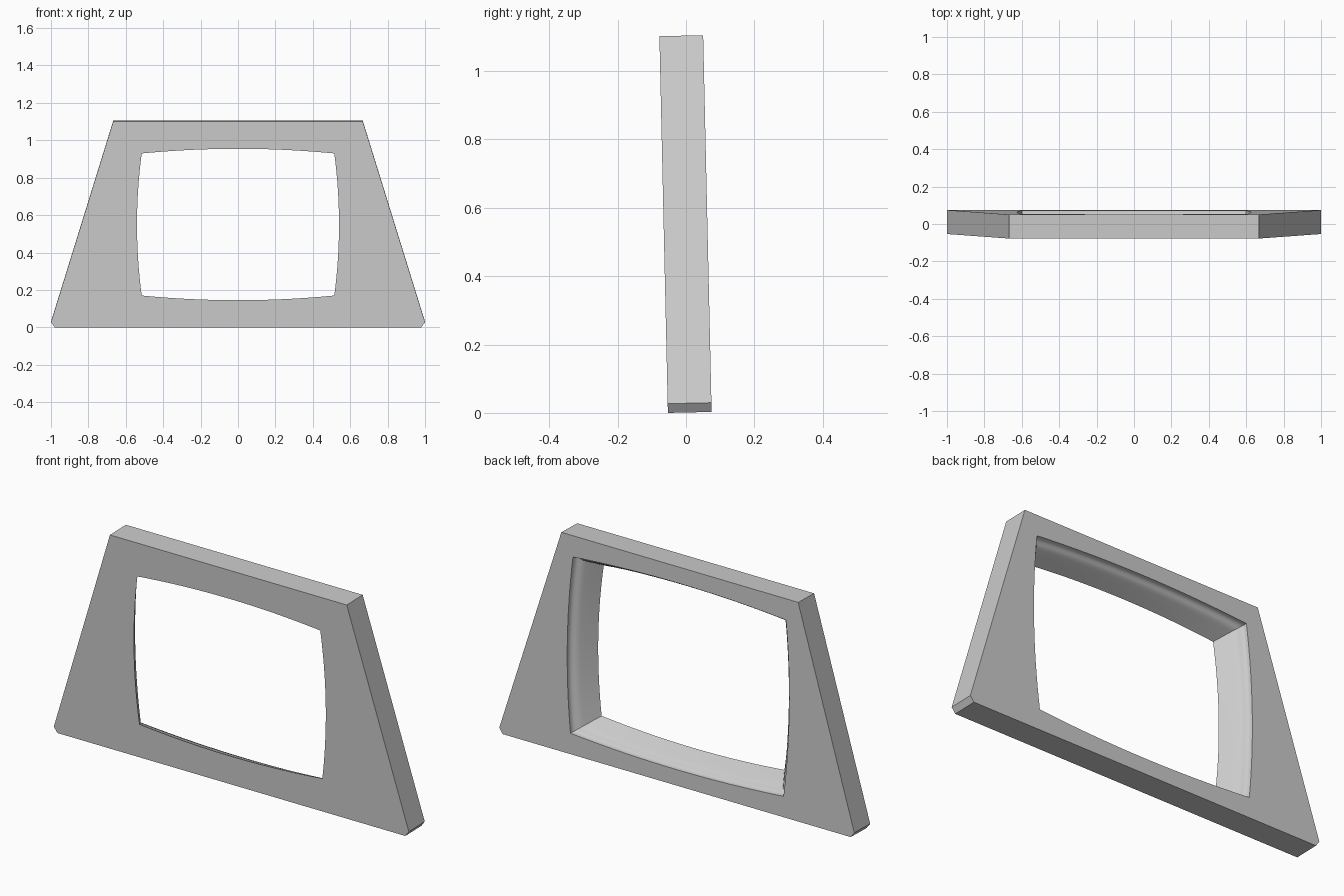
import bpy, bmesh, math
from mathutils import Matrix

cube = bpy.data.objects.get("Cube")
if cube:
    bpy.data.objects.remove(cube, do_unlink=True)

# Main dimensions
HEIGHT, DEPTH, LEAN = 1.102, 0.128, 0.0225
FRONT_Y = -0.053
HOLE_Z = 0.55
SEGMENTS = 16

grey = bpy.data.materials.new("light grey")
grey.use_nodes = True
colour = (0.6, 0.6, 0.6, 1)
grey.diffuse_color = colour
grey.node_tree.nodes["Principled BSDF"].inputs["Base Color"].default_value = colour


def outline():
    """Trapezoid with small chamfers at the bottom corners."""
    half = [(0.98, 0), (1, 0.027), (0.667, HEIGHT)]
    return half + [(-x, z) for x, z in reversed(half)]


def opening(half_w, half_h, bulge=0.025):
    """Screen-shaped loop: four bowed sides meeting at sharp corners."""
    corners = [(half_w, -half_h), (half_w, half_h), (-half_w, half_h), (-half_w, -half_h)]
    points = []
    for i, (x0, z0) in enumerate(corners):
        x1, z1 = corners[(i + 1) % 4]
        length = math.hypot(x1 - x0, z1 - z0)
        nx, nz = (z1 - z0) / length, (x0 - x1) / length
        for s in range(SEGMENTS):
            t = s / SEGMENTS
            bow = bulge * 4 * t * (1 - t)
            points.append((x0 + (x1 - x0) * t + nx * bow,
                           HOLE_Z + z0 + (z1 - z0) * t + nz * bow))
    return points


bm = bmesh.new()


def ring(points, y):
    verts = [bm.verts.new((x, y, z)) for x, z in points]
    return verts


def loop_edges(verts):
    n = len(verts)
    return [bm.edges.get((verts[i], verts[(i + 1) % n])) for i in range(n)]


def skin(a, b):
    n = len(a)
    for i in range(n):
        j = (i + 1) % n
        bm.faces.new((a[i], a[j], b[j], b[i]))


# Outer edge of the plate
outer_front, outer_back = ring(outline(), 0), ring(outline(), DEPTH)
skin(outer_front, outer_back)

# Opening wall: rounded lip at the back, then a taper to the front
# (depth from the back, share of the total inset)
profile = [(0, 0), (0.012, 0.01), (0.02, 0.05), (0.027, 0.13), (0.033, 0.25),
           (0.04, 0.35), (0.052, 0.45), (0.075, 0.62), (0.1, 0.8), (DEPTH, 1)]
hole_rings = [ring(opening(0.6 - 0.085 * k, 0.445 - 0.065 * k), DEPTH - d)
              for d, k in profile]
for a, b in zip(hole_rings, hole_rings[1:]):
    skin(a, b)

# Flat front and back faces around the opening
for outer, inner in ((outer_front, hole_rings[-1]), (outer_back, hole_rings[0])):
    bmesh.ops.triangle_fill(bm, use_beauty=True,
                            edges=loop_edges(outer) + loop_edges(inner))
bmesh.ops.recalc_face_normals(bm, faces=bm.faces)

# Slight forward lean
bm.transform(Matrix.Translation((0, FRONT_Y, 0)) @ Matrix.Rotation(LEAN, 4, "X"))

mesh = bpy.data.meshes.new("screen_frame")
bm.to_mesh(mesh)
bm.free()
mesh.materials.append(grey)
frame = bpy.data.objects.new("screen_frame", mesh)
bpy.context.collection.objects.link(frame)

bpy.ops.object.select_all(action="DESELECT")
frame.select_set(True)
bpy.context.view_layer.objects.active = frame
bpy.ops.object.shade_smooth_by_angle(angle=math.radians(35))
